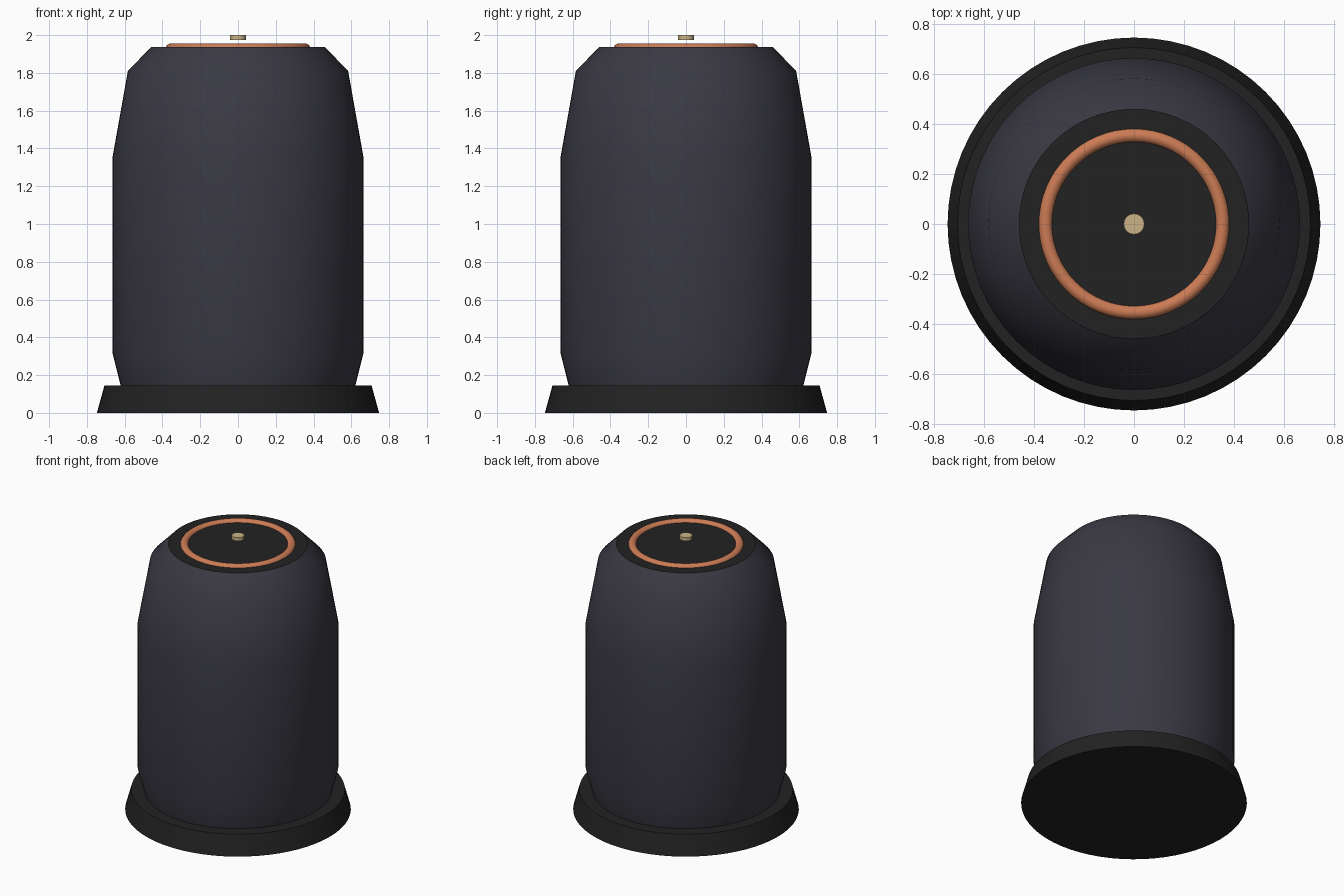
import bpy
import math

cube = bpy.data.objects.get("Cube")
if cube:
    bpy.data.objects.remove(cube, do_unlink=True)


def material(name, r, g, b):
    mat = bpy.data.materials.new(name)
    mat.use_nodes = True
    mat.diffuse_color = (r, g, b, 1)
    mat.node_tree.nodes["Principled BSDF"].inputs["Base Color"].default_value = (r, g, b, 1)
    return mat


def finish(obj, name, mats):
    obj.name = name
    for mat in mats:
        obj.data.materials.append(mat)
    bpy.ops.object.select_all(action="DESELECT")
    obj.select_set(True)
    bpy.context.view_layer.objects.active = obj
    bpy.ops.object.shade_smooth_by_angle(angle=math.radians(40))
    return obj


def lathe(name, profile, mats, sides=64):
    """Closed solid of revolution from (radius, height) pairs, bottom to top."""
    verts = [(r * math.cos(a), r * math.sin(a), z) for r, z in profile
             for a in (math.tau * i / sides for i in range(sides))]
    faces = [list(reversed(range(sides)))]
    for k in range(len(profile) - 1):
        for i in range(sides):
            j = (i + 1) % sides
            a, b = k * sides, (k + 1) * sides
            faces.append([a + i, a + j, b + j, b + i])
    faces.append(list(range(len(verts) - sides, len(verts))))
    mesh = bpy.data.meshes.new(name)
    mesh.from_pydata(verts, [], faces)
    obj = bpy.data.objects.new(name, mesh)
    bpy.context.collection.objects.link(obj)
    return finish(obj, name, mats)


slate = material("slate blue", 0.042, 0.041, 0.057)
black = material("soft black", 0.016, 0.016, 0.016)
copper = material("copper", 0.60, 0.20, 0.09)
brass = material("pale brass", 0.60, 0.45, 0.24)

# Flared foot
lathe("base", [(0.747, 0), (0.707, 0.145)], [black])

# Tapered shell with a dark flat top
body = lathe("body", [(0.62, 0.14), (0.665, 0.32), (0.665, 1.35),
                      (0.583, 1.81), (0.46, 1.937)], [slate, black])
for face in body.data.polygons:
    if face.normal.z > 0.95:
        face.material_index = 1

# Ring set into the top
bpy.ops.mesh.primitive_torus_add(major_radius=0.355, minor_radius=0.028,
                                 major_segments=64, minor_segments=16,
                                 location=(0, 0, 1.928))
finish(bpy.context.object, "top_ring", [copper])

# Small raised knob
lathe("knob", [(0.042, 1.975), (0.042, 2.0)], [brass], sides=16)
